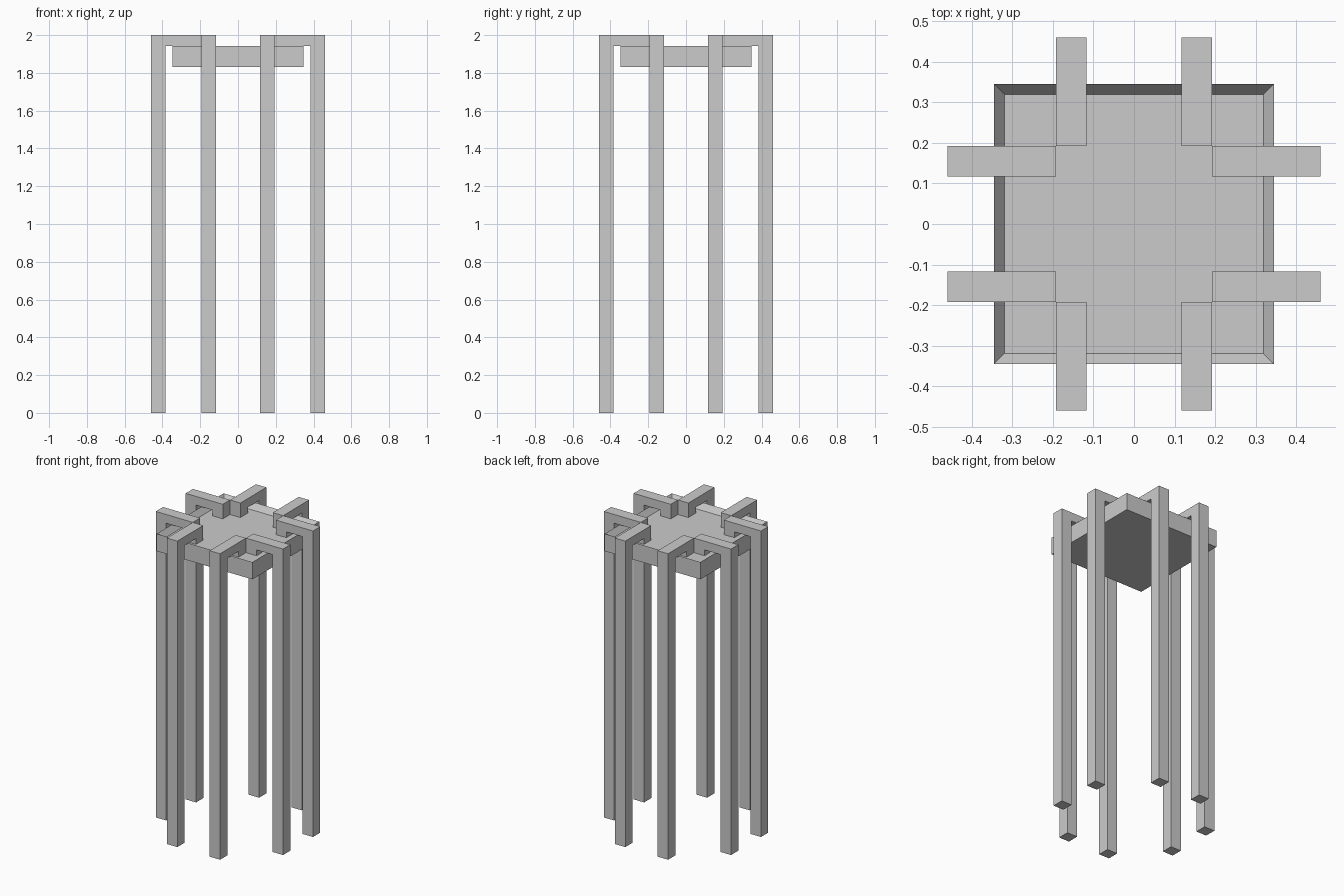
import bpy, bmesh, math
from mathutils import Matrix, Vector

if "Cube" in bpy.data.objects:
    bpy.data.objects.remove(bpy.data.objects["Cube"])


def finish(bm, name):
    bmesh.ops.recalc_face_normals(bm, faces=bm.faces[:])
    mesh = bpy.data.meshes.new(name)
    bm.to_mesh(mesh)
    bm.free()
    obj = bpy.data.objects.new(name, mesh)
    bpy.context.collection.objects.link(obj)
    return obj


# Square tray: solid slab with a raised rim around a shallow recess
TOP, RIM, BOTTOM, FLOOR = 2.0, 1.943, 1.83, 1.905
bm = bmesh.new()
bmesh.ops.create_cube(bm, size=1, matrix=Matrix.Translation((0, 0, (RIM + BOTTOM) / 2))
                      @ Matrix.Diagonal((0.692, 0.692, RIM - BOTTOM, 1)))
bm.normal_update()
top = max(bm.faces, key=lambda f: f.calc_center_median().z)
bmesh.ops.inset_region(bm, faces=[top], thickness=0.038)
bmesh.ops.translate(bm, verts=top.verts[:], vec=(0, 0, FLOOR - RIM))
finish(bm, "tray")

# Hooked leg: side profile (distance from centre, height), hooks over the rim
PROFILE = [(0.46, 0), (0.46, TOP), (0.192, TOP), (0.192, FLOOR),
           (0.268, FLOOR), (0.268, RIM), (0.385, RIM), (0.385, 0)]


def hooked_leg(name, angle, side):
    bm = bmesh.new()
    face = bm.faces.new([bm.verts.new((r, 0.117, z)) for r, z in PROFILE])
    ext = bmesh.ops.extrude_face_region(bm, geom=[face])
    verts = [g for g in ext["geom"] if isinstance(g, bmesh.types.BMVert)]
    bmesh.ops.translate(bm, verts=verts, vec=Vector((0, 0.075, 0)))
    bmesh.ops.scale(bm, verts=bm.verts[:], vec=(1, side, 1))
    bmesh.ops.rotate(bm, verts=bm.verts[:], matrix=Matrix.Rotation(angle, 3, 'Z'))
    finish(bm, name)


# Two legs on each of the four sides
for i, where in enumerate(("right", "back", "left", "front")):
    for side, tag in ((-1, "a"), (1, "b")):
        hooked_leg(f"{where}_leg_{tag}", i * math.pi / 2, side)
